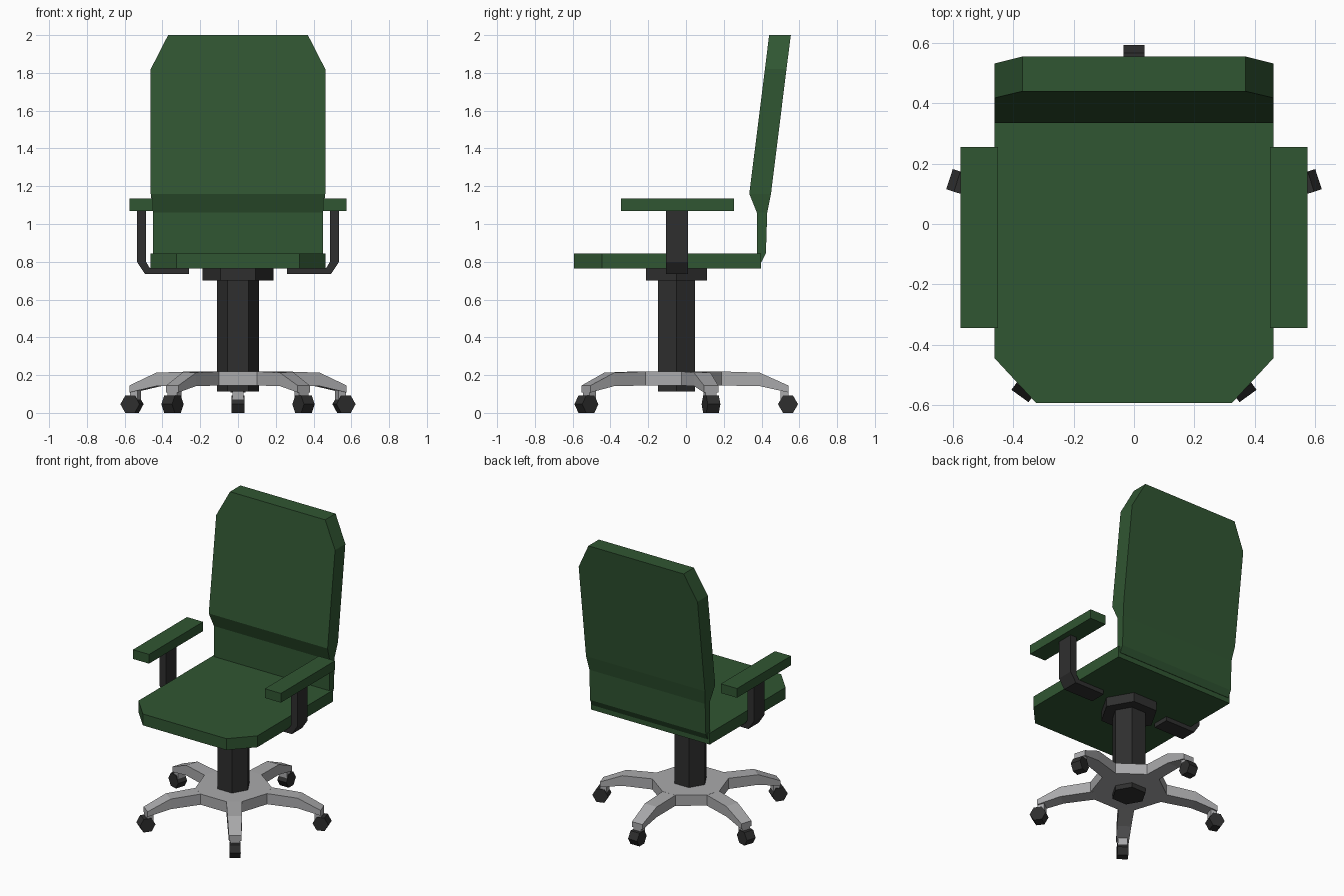
import bpy, bmesh, math
from mathutils import Matrix, Vector

if "Cube" in bpy.data.objects:
    bpy.data.objects.remove(bpy.data.objects["Cube"])

CY = -0.05  # y of the column axis


def material(name, rgb):
    m = bpy.data.materials.new(name)
    m.diffuse_color = (*rgb, 1)
    m.use_nodes = True
    m.node_tree.nodes["Principled BSDF"].inputs["Base Color"].default_value = m.diffuse_color
    return m


GREEN = material("green fabric", (0.030, 0.093, 0.032))
BLACK = material("black plastic", (0.028, 0.028, 0.028))
GREY = material("grey metal", (0.40, 0.40, 0.41))


def loft(name, rings, mat, xf=Matrix()):
    """Closed solid through rings of equal point count."""
    bm = bmesh.new()
    vr = [[bm.verts.new(xf @ Vector(p)) for p in r] for r in rings]
    n = len(vr[0])
    for a, b in zip(vr, vr[1:]):
        for i in range(n):
            j = (i + 1) % n
            bm.faces.new((a[i], a[j], b[j], b[i]))
    bm.faces.new(vr[0][::-1])
    bm.faces.new(vr[-1])
    bmesh.ops.recalc_face_normals(bm, faces=bm.faces)
    me = bpy.data.meshes.new(name)
    bm.to_mesh(me)
    bm.free()
    me.materials.append(mat)
    ob = bpy.data.objects.new(name, me)
    bpy.context.collection.objects.link(ob)
    return ob


def prism_z(name, outline, z0, z1, mat, xf=Matrix()):
    return loft(name, [[(x, y, z) for x, y in outline] for z in (z0, z1)], mat, xf)


def box(name, x0, x1, y0, y1, z0, z1, mat, xf=Matrix()):
    return prism_z(name, [(x0, y0), (x1, y0), (x1, y1), (x0, y1)], z0, z1, mat, xf)


def hexagon(r):
    return [(r * math.cos(k * math.pi / 3), r * math.sin(k * math.pi / 3)) for k in range(6)]


# Seat cushion with cut front corners
prism_z("seat", [(-0.325, -0.593), (0.325, -0.593), (0.462, -0.445), (0.462, 0.397),
                 (-0.462, 0.397), (-0.462, -0.445)], 0.765, 0.845, GREEN)

# Backrest: height, front y, back y, half width
back = [(0.80, 0.38, 0.40, 0.45), (0.845, 0.375, 0.423, 0.45), (1.06, 0.375, 0.43, 0.45),
        (1.16, 0.335, 0.45, 0.462), (1.82, 0.418, 0.532, 0.462), (2.0, 0.44, 0.555, 0.37)]
loft("backrest", [[(-w, f, z), (w, f, z), (w, b, z), (-w, b, z)] for z, f, b, w in back], GREEN)

# Arm pads and bent brackets
bracket = [(0.487, 1.08), (0.535, 1.08), (0.535, 0.80), (0.492, 0.735), (0.26, 0.735),
           (0.26, 0.768), (0.468, 0.768), (0.487, 0.80)]
for side, s in (("right", 1), ("left", -1)):
    flip = Matrix.Diagonal((s, 1, 1, 1))
    box("arm_pad_" + side, 0.45, 0.575, -0.345, 0.255, 1.07, 1.135, GREEN, flip)
    loft("arm_bracket_" + side, [[(x, y, z) for x, z in bracket] for y in (-0.105, 0.01)],
         BLACK, flip)

# Column and plate under the seat
axis = Matrix.Translation((0, CY, 0))
prism_z("column", hexagon(0.112), 0.112, 0.72, BLACK, axis)
prism_z("seat_plate", hexagon(0.187), 0.70, 0.768, BLACK, axis)

# Ten-sided hub with alternating wide and narrow sides
hub = []
for k in range(5):
    turn = Matrix.Rotation(k * math.tau / 5, 2)
    hub += [tuple(turn @ Vector(p)) for p in ((-0.1, -0.223), (0.1, -0.223))]
prism_z("base_hub", hub, 0.145, 0.22, GREY, axis)

# Five legs with casters: radius, top z, bottom z, half width
leg = [(0.22, 0.22, 0.145, 0.05), (0.44, 0.213, 0.142, 0.046), (0.592, 0.145, 0.108, 0.04)]
for k in range(5):
    xf = axis @ Matrix.Rotation(k * math.tau / 5, 4, 'Z')
    n = str(k + 1)
    loft("base_leg_" + n, [[(-w, r, b), (w, r, b), (w, r, t), (-w, r, t)]
                           for r, t, b, w in leg], GREY, xf)
    box("caster_stem_" + n, -0.03, 0.03, 0.55, 0.592, 0.07, 0.125, GREY, xf)
    loft("caster_wheel_" + n, [[(x, 0.59 + a, 0.046 + b) for a, b in hexagon(0.053)]
                               for x in (-0.035, 0.035)], BLACK, xf)
